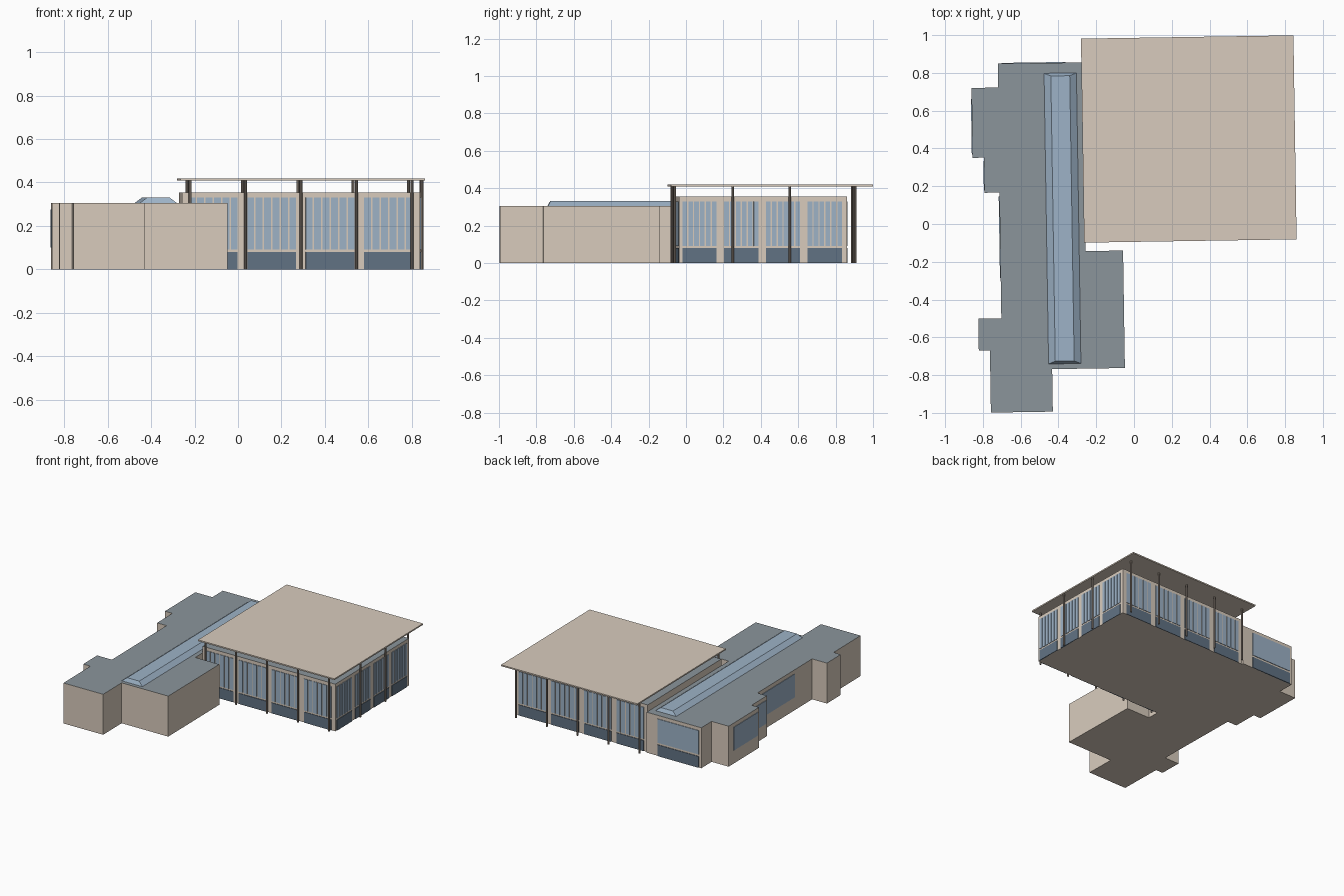
import bpy, bmesh, math

if "Cube" in bpy.data.objects:
    bpy.data.objects.remove(bpy.data.objects["Cube"])

# The whole plan is turned slightly about the centre of the hall
CENTRE, TURN = (0.29, 0.45, 0.0), 0.0155


def material(name, rgb):
    m = bpy.data.materials.new(name)
    m.diffuse_color = (*rgb, 1)
    m.use_nodes = True
    m.node_tree.nodes["Principled BSDF"].inputs["Base Color"].default_value = m.diffuse_color
    return m


WALL = material("beige_wall", (0.69, 0.60, 0.51))
ROOF = material("grey_roof", (0.26, 0.30, 0.33))
GLASS = material("blue_glass", (0.34, 0.45, 0.57))
SLATE = material("dark_panel", (0.12, 0.17, 0.23))
METAL = material("column_metal", (0.30, 0.25, 0.21))


def rect(x0, x1, y0, y1):
    return [(x0, y0), (x1, y0), (x1, y1), (x0, y1)]


def build(name, solids, mat, top_mat=None):
    """One object from solids given as (base outline, z0, z1[, top outline])."""
    bm = bmesh.new()
    for base, z0, z1, *rest in solids:
        top = rest[0] if rest else base
        lo = [bm.verts.new((x, y, z0)) for x, y in base]
        hi = [bm.verts.new((x, y, z1)) for x, y in top]
        n = len(lo)
        bm.faces.new(lo[::-1])
        bm.faces.new(hi).material_index = 1 if top_mat else 0
        for i in range(n):
            j = (i + 1) % n
            bm.faces.new((lo[i], lo[j], hi[j], hi[i]))
    bmesh.ops.recalc_face_normals(bm, faces=bm.faces)
    me = bpy.data.meshes.new(name)
    bm.to_mesh(me)
    bm.free()
    me.materials.append(mat)
    if top_mat:
        me.materials.append(top_mat)
    ob = bpy.data.objects.new(name, me)
    ob.location = CENTRE
    ob.rotation_euler.z = TURN
    bpy.context.collection.objects.link(ob)
    return ob


def wall_strip(side, wall, a, b):
    """Thin outline standing just proud of a wall, running from a to b."""
    d = 0.004
    if side in ("front", "back"):
        return rect(a, b, wall - d, wall + d)
    return rect(wall - d, wall + d, a, b)


def glazed_side(name, side, wall, start, pitch, width, bays=4, panes=6, zs=(0.092, 0.33)):
    """Row of bays: tall narrow panes above a dark base panel."""
    glass, base = [], []
    gap = 0.007
    pane = (width - gap * (panes - 1)) / panes
    for i in range(bays):
        a = start + i * pitch
        base.append((wall_strip(side, wall, a, a + width), 0, 0.08))
        for k in range(panes):
            p = a + k * (pane + gap)
            glass.append((wall_strip(side, wall, p, p + pane), *zs))
    build(name + "_panes", glass, GLASS)
    build(name + "_base_panels", base, SLATE)


# Low wing with stepped outline
wing = [(-1.07, -1.432), (-0.742, -1.432), (-0.742, -1.207), (-0.357, -1.207),
        (-0.357, -0.585), (-0.555, -0.585), (-0.555, 0.414), (-1.005, 0.414),
        (-1.005, 0.288), (-1.146, 0.288), (-1.146, -0.082), (-1.085, -0.082),
        (-1.085, -0.268), (-1.007, -0.268), (-1.007, -0.934), (-1.129, -0.934),
        (-1.129, -1.103), (-1.07, -1.103)]
build("low_wing", [(wing, 0, 0.305)], WALL, ROOF)

# Long skylight on the wing
build("skylight", [(rect(-0.762, -0.588, -1.18, 0.36), 0.304, 0.332,
                    rect(-0.725, -0.625, -1.165, 0.345))], GLASS)

# Wing windows on the left side and at the back end
build("wing_side_windows", [
    (wall_strip("left", -1.146, -0.065, 0.23), 0.10, 0.275),
    (wall_strip("left", -1.085, -0.255, -0.10), 0.10, 0.275),
    (wall_strip("left", -1.007, -0.72, -0.29), 0.10, 0.275)], GLASS)
build("wing_back_window", [(wall_strip("back", 0.414, -0.985, -0.645), 0.10, 0.28)], GLASS)
build("wing_back_panel", [(wall_strip("back", 0.414, -0.985, -0.645), 0, 0.085)], SLATE)

# Hall with glazed front, back and right side
build("hall", [(rect(-0.555, 0.54, -0.495, 0.402), 0, 0.355)], WALL, ROOF)
glazed_side("hall_front", "front", -0.495, -0.524, 0.269, 0.225)
glazed_side("hall_back", "back", 0.402, -0.524, 0.269, 0.225)
glazed_side("hall_right", "right", 0.54, -0.478, 0.2235, 0.183)

# Slim columns around the hall
spots = [(-0.518 + 0.255 * i, y) for i in range(5) for y in (-0.517, 0.4475)]
spots += [(0.553, -0.209), (0.553, 0.096)]
columns = []
for x, y in spots:
    ring = [(x + 0.007 * math.cos(t * math.pi / 4), y + 0.007 * math.sin(t * math.pi / 4))
            for t in range(8)]
    columns.append((ring, 0, 0.412))
build("columns", columns, METAL)

# Floating flat roof
build("canopy_roof", [(rect(-0.5625, 0.5625, -0.54, 0.54), 0.409, 0.419)], WALL)
